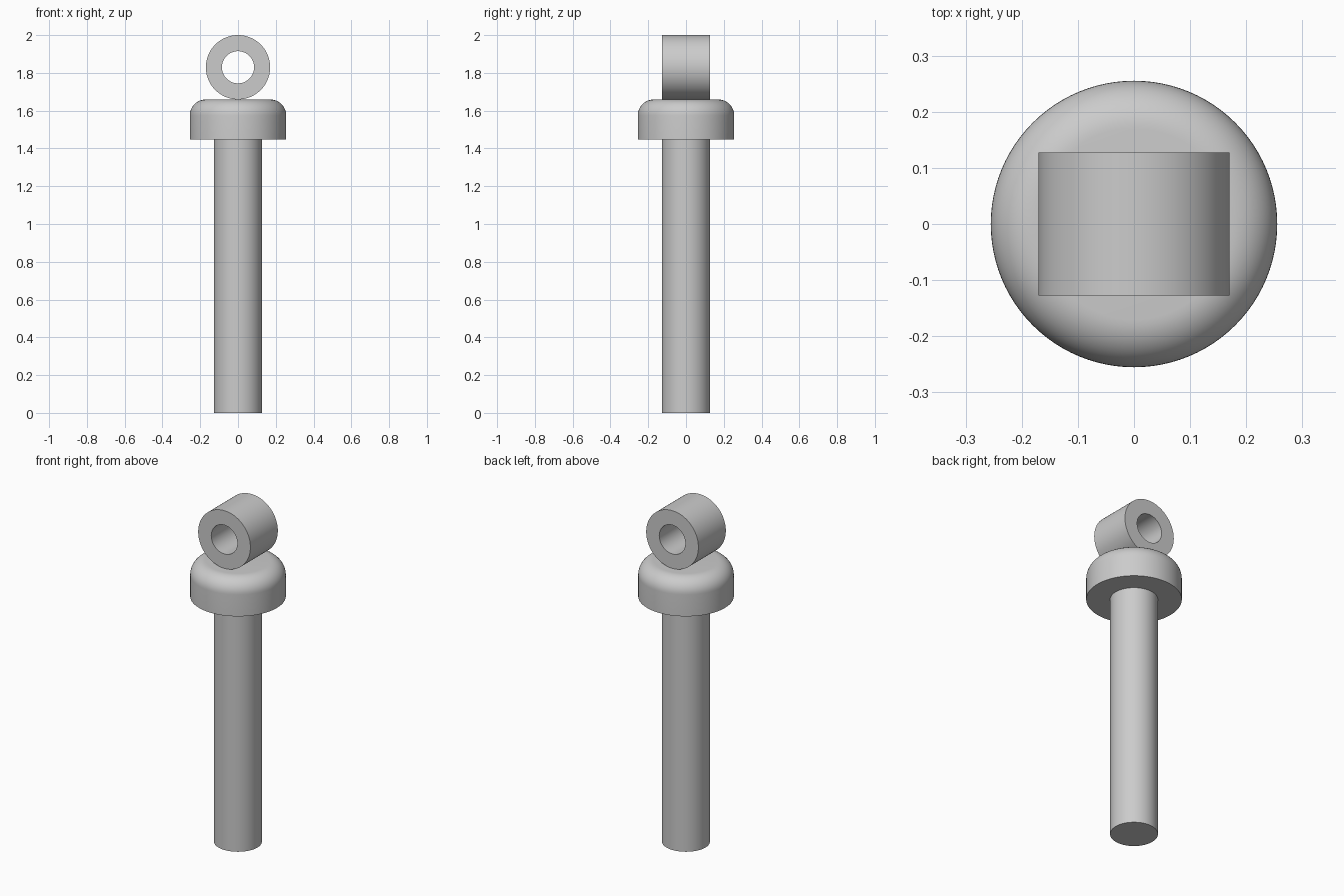
import bpy
import bmesh
from math import sin, cos, pi
from mathutils import Matrix

cube = bpy.data.objects.get("Cube")
if cube:
    bpy.data.objects.remove(cube, do_unlink=True)

UNIT = 2 / 47      # every dimension is a whole number of these
SEGMENTS = 96

grey = bpy.data.materials.new("plain_grey")
grey.use_nodes = True
grey.diffuse_color = (0.6, 0.6, 0.6, 1)
grey.node_tree.nodes["Principled BSDF"].inputs["Base Color"].default_value = grey.diffuse_color


def lathe(name, profile, closed=False, transform=Matrix()):
    """Revolve (radius, height) points, given in units, around z."""
    bm = bmesh.new()
    verts = [bm.verts.new((r * UNIT, 0, h * UNIT)) for r, h in profile]
    pairs = list(zip(verts, verts[1:]))
    if closed:
        pairs.append((verts[-1], verts[0]))
    edges = [bm.edges.new(pair) for pair in pairs]
    bmesh.ops.spin(bm, geom=verts + edges, cent=(0, 0, 0), axis=(0, 0, 1),
                   angle=2 * pi, steps=SEGMENTS, use_merge=True)
    bmesh.ops.remove_doubles(bm, verts=bm.verts[:], dist=1e-5)
    bmesh.ops.transform(bm, matrix=transform, verts=bm.verts[:])
    bmesh.ops.recalc_face_normals(bm, faces=bm.faces[:])
    mesh = bpy.data.meshes.new(name)
    bm.to_mesh(mesh)
    bm.free()
    mesh.materials.append(grey)
    obj = bpy.data.objects.new(name, mesh)
    bpy.context.collection.objects.link(obj)
    bpy.ops.object.select_all(action="DESELECT")
    obj.select_set(True)
    bpy.context.view_layer.objects.active = obj
    bpy.ops.object.shade_smooth_by_angle(angle=pi / 6)
    return obj


# Long round shaft
lathe("shaft", [(0, 0), (3, 0), (3, 34), (0, 34)])

# Wide collar with a rounded top rim
rim = [(4 + 2 * cos(a), 37 + 2 * sin(a)) for a in (i * pi / 24 for i in range(13))]
lathe("collar", [(0, 34), (6, 34)] + rim + [(0, 39)])

# Eyelet tube lying front to back on the collar
lay_down = Matrix.Translation((0, 0, 43 * UNIT)) @ Matrix.Rotation(pi / 2, 4, "X")
lathe("eyelet", [(2, -3), (4, -3), (4, 3), (2, 3)], closed=True, transform=lay_down)
